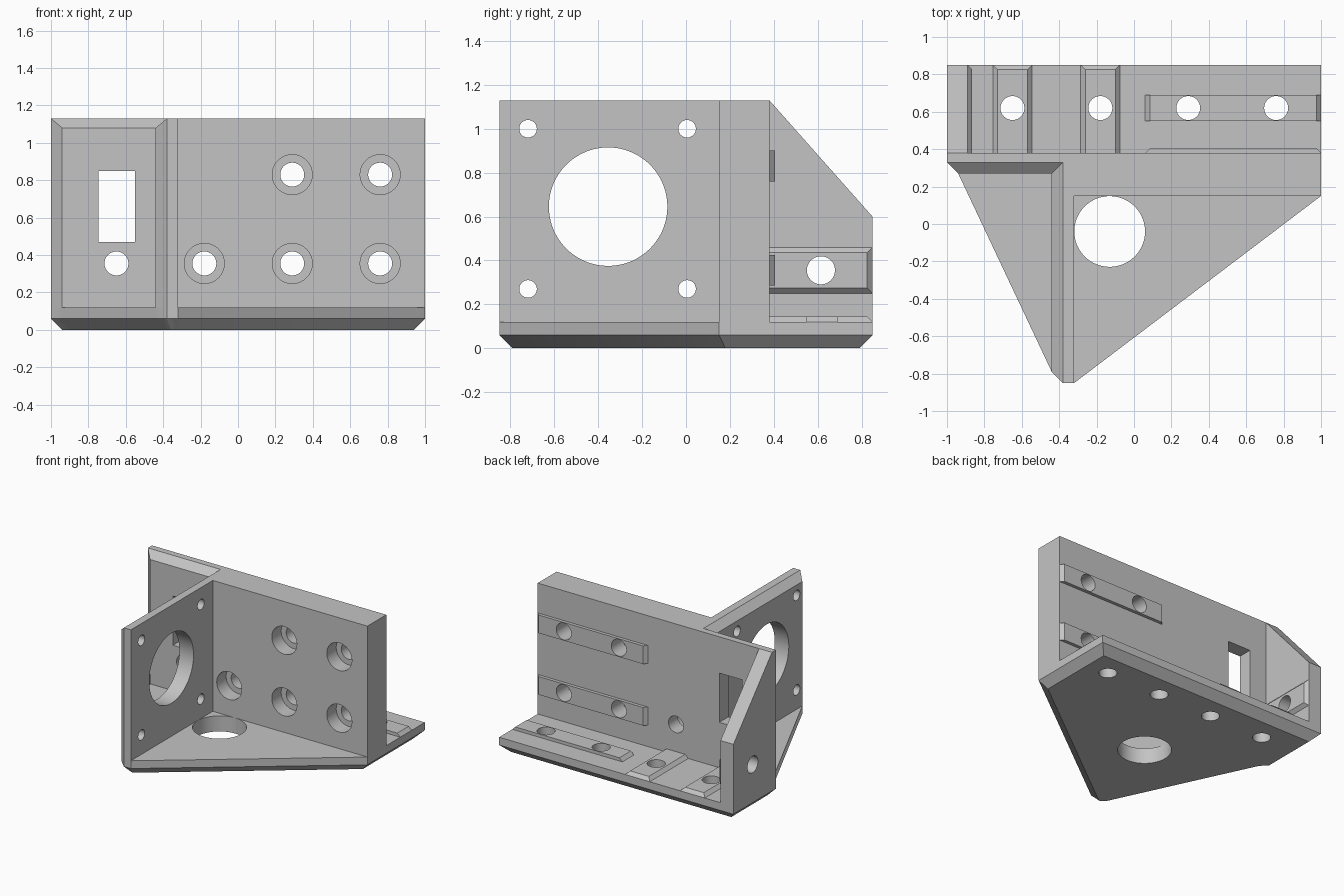
import bpy, bmesh, math
from mathutils import Vector

if "Cube" in bpy.data.objects:
    bpy.data.objects.remove(bpy.data.objects["Cube"])

# One grey material
grey = bpy.data.materials.new("grey_plastic")
grey.use_nodes = True
COLOUR = (0.55, 0.55, 0.55, 1)
grey.diffuse_color = COLOUR
for node in grey.node_tree.nodes:
    if node.type == 'BSDF_PRINCIPLED':
        node.inputs["Base Color"].default_value = COLOUR

EDGE = 0.06      # outer chamfer
FLOOR = 0.12     # top of base
TOP = 1.13       # top of walls
BACK = 0.38      # rear face of wall
REAR = 0.85      # rear edge of base
SIDE = -0.89     # inner face of gusset
RIB = 0.025      # rib height


def loft(bm, rings):
    """Skin a stack of equal-length rings and cap both ends."""
    loops = [[bm.verts.new(p) for p in ring] for ring in rings]
    n = len(loops[0])
    for a, b in zip(loops, loops[1:]):
        for i in range(n):
            j = (i + 1) % n
            bm.faces.new((a[i], a[j], b[j], b[i]))
    bm.faces.new(loops[0][::-1])
    bm.faces.new(loops[-1])


def finish(bm, name):
    bmesh.ops.remove_doubles(bm, verts=bm.verts, dist=1e-5)
    bmesh.ops.recalc_face_normals(bm, faces=bm.faces)
    mesh = bpy.data.meshes.new(name)
    bm.to_mesh(mesh)
    bm.free()
    ob = bpy.data.objects.new(name, mesh)
    bpy.context.collection.objects.link(ob)
    mesh.materials.append(grey)
    return ob


def solid(name, rings):
    bm = bmesh.new()
    loft(bm, rings)
    return finish(bm, name)


def level(points, z):
    return [(x, y, z) for x, y in points]


def inset(points, d):
    """Mitred inward offset of a counter-clockwise outline."""
    pts = [Vector(p) for p in points]
    result = []
    for i, p in enumerate(pts):
        e1 = (p - pts[i - 1]).normalized()
        e2 = (pts[(i + 1) % len(pts)] - p).normalized()
        n1, n2 = Vector((-e1.y, e1.x)), Vector((-e2.y, e2.x))
        result.append(p + (n1 + n2) * d / (1 + n1.dot(n2)))
    return result


parts = []

# Base plate with chamfered underside
outline = [(-1, REAR), (-1, 0.33), (-0.94, 0.27), (-0.44, -0.79),
           (-0.38, -0.85), (-0.32, -0.85), (1, 0.15), (1, REAR)]
parts.append(solid("base_plate", [level(inset(outline, EDGE), 0),
                                  level(outline, EDGE), level(outline, FLOOR)]))

# Upright wall and motor plate, chamfered on the left side
shared = [(-1, BACK), (1, BACK), (1, 0.15), (-0.32, 0.15), (-0.32, -0.85), (-0.38, -0.85)]
body = shared + [(-0.44, -0.79), (-0.44, 0.27), (-0.94, 0.27), (-1, 0.33)]
crown = shared + [(-0.38, -0.85), (-0.38, 0.33), (-1, 0.33), (-1, 0.33)]
parts.append(solid("wall_and_motor_plate", [level(body, FLOOR),
                                            level(body, TOP - EDGE + 0.01), level(crown, TOP)]))

# Sloping gusset at the end
profile = [(BACK, FLOOR), (REAR, FLOOR), (REAR, 0.6), (BACK, TOP)]
parts.append(solid("end_gusset", [[(x, y, z) for y, z in profile] for x in (-1, SIDE)]))


# Raised ribs: rectangle (u, v) with chosen sloping sides, mapped onto a surface
def rib(name, u0, u1, v0, v1, slopes, place):
    a, b, c, d = (s * RIB for s in slopes)
    low = [(u0, v0), (u1, v0), (u1, v1), (u0, v1)]
    high = [(u0 + a, v0 + c), (u1 - b, v0 + c), (u1 - b, v1 - d), (u0 + a, v1 - d)]
    parts.append(solid(name, [[place(u, v, 0) for u, v in low],
                              [place(u, v, RIB) for u, v in high]]))


def on_base(u, v, w):
    return (u, v, FLOOR + w)


def on_wall(u, v, w):
    return (u, BACK + w, v)


def on_gusset(u, v, w):
    return (SIDE + w, u, v)


rib("base_long_rib", 0.06, 1, 0.55, 0.69, (1, 1, 0, 0), on_base)
for x in (-0.65, -0.18):
    rib("base_cross_rib", x - 0.105, x + 0.105, BACK, REAR, (1, 1, 0, 1), on_base)
for z in (0.355, 0.83):
    rib("wall_rib", 0.06, 1, z - 0.07, z + 0.07, (1, 1, 0, 0), on_wall)
rib("gusset_rib", BACK, REAR, 0.25, 0.46, (0, 1, 1, 1), on_gusset)

# Cutters for all holes
cut = bmesh.new()


def bore(axis, a, b, steps, n=48):
    """Round cutter along an axis; steps are (distance, radius)."""
    rings = []
    for t, r in steps:
        ring = []
        for i in range(n):
            ang = 2 * math.pi * (i + 0.5) / n
            p = [a + r * math.cos(ang), b + r * math.sin(ang)]
            p.insert("xyz".index(axis), t)
            ring.append(p)
        rings.append(ring)
    loft(cut, rings)


SCREW = 0.064
columns = (-0.65, -0.18, 0.29, 0.76)
for x in columns:
    bore("z", x, 0.62, [(-0.1, SCREW), (0.2, SCREW)])
bore("y", columns[0], 0.355, [(0.2, SCREW), (0.45, SCREW)])
for x, z in [(x, 0.355) for x in columns[1:]] + [(x, 0.83) for x in columns[2:]]:
    bore("y", x, z, [(0.1, 0.107), (0.265, 0.107), (0.265, SCREW), (0.45, SCREW)])
bore("x", 0.615, 0.355, [(-1.1, SCREW), (-0.8, SCREW)])
bore("z", -0.13, -0.04, [(-0.1, 0.189), (0.15, 0.189)], 72)
bore("x", -0.355, 0.645, [(-0.5, 0.27), (-0.25, 0.27)], 96)
for y in (-0.72, 0.005):
    for z in (0.27, 1.0):
        bore("x", y, z, [(-0.5, 0.04), (-0.25, 0.04)], 32)
# Rectangular window
window = [(-0.745, 0.47), (-0.55, 0.47), (-0.55, 0.85), (-0.745, 0.85)]
loft(cut, [[(x, y, z) for x, z in window] for y in (0.2, 0.45)])
cutter = finish(cut, "hole_cutters")
cutter.hide_render = True

# Cut each part and shade it
for ob in parts:
    bpy.ops.object.select_all(action='DESELECT')
    bpy.context.view_layer.objects.active = ob
    ob.select_set(True)
    mod = ob.modifiers.new("holes", 'BOOLEAN')
    mod.operation = 'DIFFERENCE'
    mod.solver = 'EXACT'
    mod.object = cutter
    bpy.ops.object.modifier_apply(modifier=mod.name)
    bpy.ops.object.shade_smooth_by_angle(angle=math.radians(30))

bpy.data.objects.remove(cutter)
